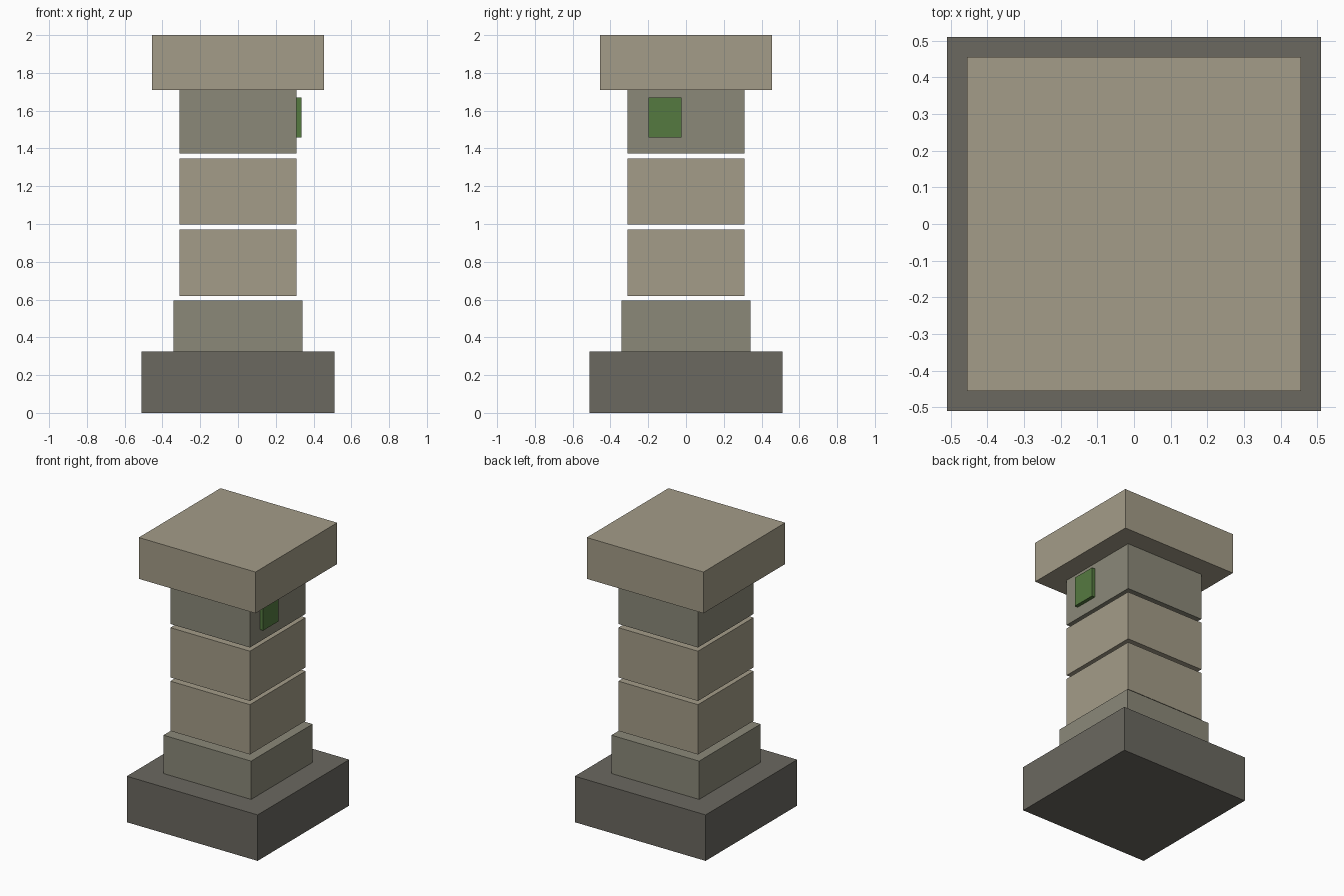
import bpy

if "Cube" in bpy.data.objects:
    bpy.data.objects.remove(bpy.data.objects["Cube"])


def material(name, rgb):
    mat = bpy.data.materials.new(name)
    mat.diffuse_color = (*rgb, 1.0)
    mat.use_nodes = True
    mat.node_tree.nodes["Principled BSDF"].inputs["Base Color"].default_value = mat.diffuse_color
    return mat


def box(name, lo, hi, mat):
    """Axis-aligned box between two opposite corners."""
    center = [(a + b) / 2 for a, b in zip(lo, hi)]
    bpy.ops.mesh.primitive_cube_add(size=1, location=center)
    obj = bpy.context.object
    obj.name = name
    obj.scale = [b - a for a, b in zip(lo, hi)]
    bpy.ops.object.transform_apply(location=False, rotation=False, scale=True)
    obj.data.materials.append(mat)
    return obj


def slab(name, half, z0, z1, mat):
    """Square block centred on the pillar axis."""
    return box(name, (-half, -half, z0), (half, half, z1), mat)


dark_stone = material("dark_stone", (0.145, 0.138, 0.117))
light_stone = material("light_stone", (0.37, 0.333, 0.246))
weathered_stone = material("weathered_stone", (0.258, 0.25, 0.191))
moss = material("moss", (0.091, 0.195, 0.051))

# Plinth and capstone
slab("base_plinth", 0.51, 0.0, 0.324, dark_stone)
slab("capstone", 0.455, 1.709, 2.0, light_stone)

# Stacked shaft blocks with open joints; end blocks sink into plinth and capstone
first_z, block_height, pitch = 0.243, 0.351, 0.377
courses = [(0.342, weathered_stone), (0.31, light_stone),
           (0.31, light_stone), (0.31, weathered_stone)]
for i, (half, mat) in enumerate(courses):
    z = first_z + i * pitch
    slab(f"shaft_block_{i + 1}", half, z, z + block_height, mat)

# Moss patch on the right face of the top block
box("moss_patch", (0.305, -0.198, 1.457), (0.335, -0.025, 1.669), moss)
